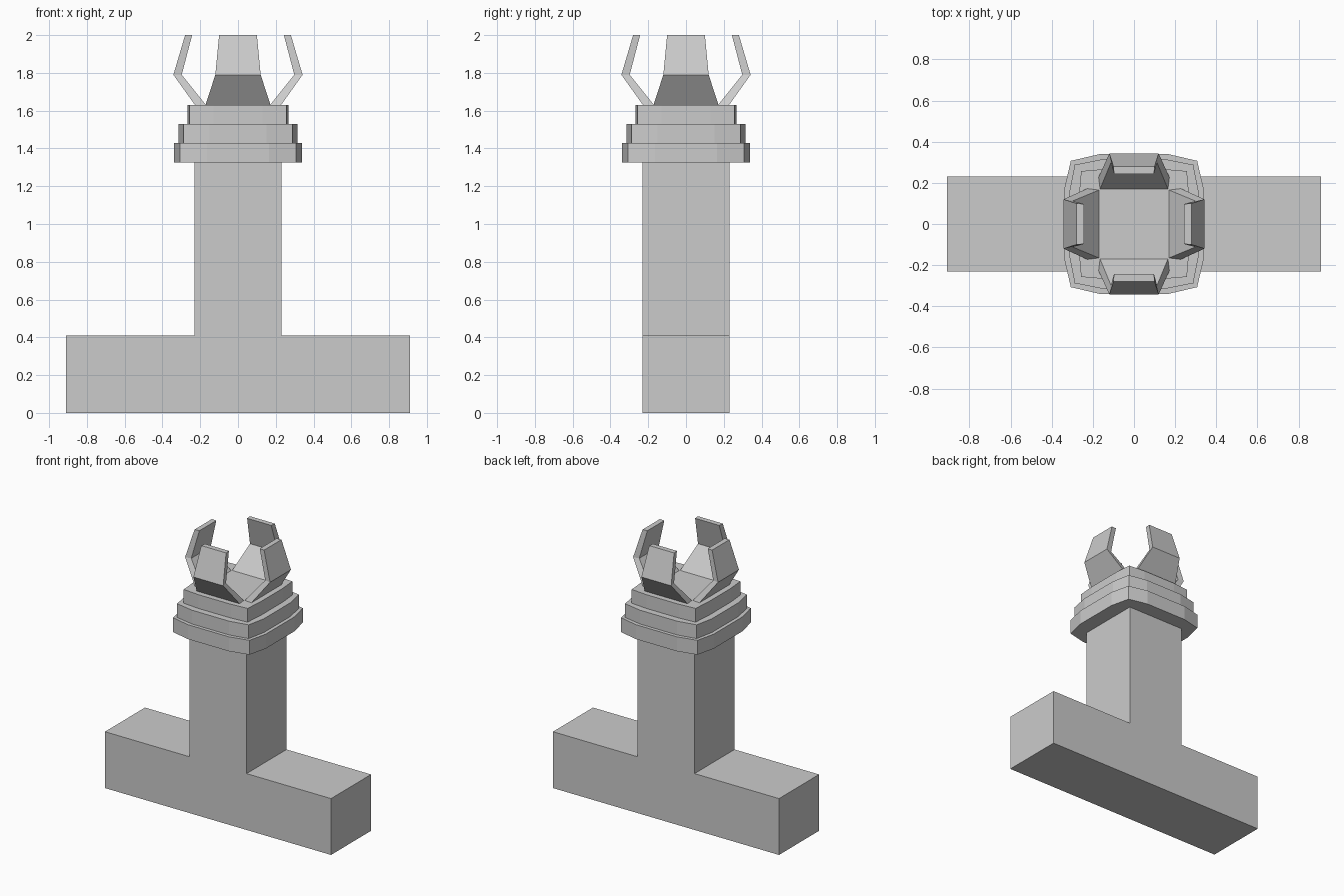
import bpy, bmesh
from mathutils import Matrix

if "Cube" in bpy.data.objects:
    bpy.data.objects.remove(bpy.data.objects["Cube"])


def make_object(name, bm):
    bmesh.ops.recalc_face_normals(bm, faces=bm.faces)
    mesh = bpy.data.meshes.new(name)
    bm.to_mesh(mesh)
    bm.free()
    ob = bpy.data.objects.new(name, mesh)
    bpy.context.collection.objects.link(ob)
    return ob


def extrude_outline(name, points, offset):
    bm = bmesh.new()
    face = bm.faces.new([bm.verts.new(p) for p in points])
    out = bmesh.ops.extrude_face_region(bm, geom=[face], use_keep_orig=True)
    moved = [v for v in out["geom"] if isinstance(v, bmesh.types.BMVert)]
    bmesh.ops.translate(bm, verts=moved, vec=offset)
    return make_object(name, bm)


# T-shaped foot and column in one piece
HALF = 0.23
right_side = [(0.91, 0), (0.91, 0.41), (HALF, 0.41), (HALF, 1.325)]
profile = right_side + [(-x, z) for x, z in reversed(right_side)]
extrude_outline("foot_and_column", [(x, -HALF, z) for x, z in profile], (0, 2 * HALF, 0))

# Stepped collar: bulged-square tiers (half width, corner, flat half width, bottom, top)
tiers = [(0.34, 0.307, 0.165, 1.325, 1.43),
         (0.315, 0.288, 0.15, 1.43, 1.53),
         (0.268, 0.257, 0.13, 1.53, 1.63)]
for i, (w, c, f, z0, z1) in enumerate(tiers):
    ring = []
    side = [(w, -f), (w, f), (c, c)]
    for turn in range(4):
        ring += [(x, y, z0) for x, y in side]
        side = [(-y, x) for x, y in side]
    extrude_outline(f"collar_tier_{i + 1}", ring, (0, 0, z1 - z0))

# Bent prongs: sections of (inner x, outer x, inner half width, outer half width, z)
sections = [(0.17, 0.228, 0.165, 0.172, 1.63),
            (0.298, 0.342, 0.112, 0.12, 1.79),
            (0.243, 0.28, 0.097, 0.10, 2.0)]
for i, name in enumerate(["right", "back", "left", "front"]):
    bm = bmesh.new()
    loops = [[bm.verts.new(p) for p in ((a, -wa, z), (b, -wb, z), (b, wb, z), (a, wa, z))]
             for a, b, wa, wb, z in sections]
    for low, high in zip(loops, loops[1:]):
        for k in range(4):
            n = (k + 1) % 4
            bm.faces.new((low[k], low[n], high[n], high[k]))
    bm.faces.new(loops[0][::-1])
    bm.faces.new(loops[-1])
    bmesh.ops.transform(bm, verts=bm.verts, matrix=Matrix.Rotation(i * 1.5707963, 4, 'Z'))
    make_object(f"{name}_prong", bm)
